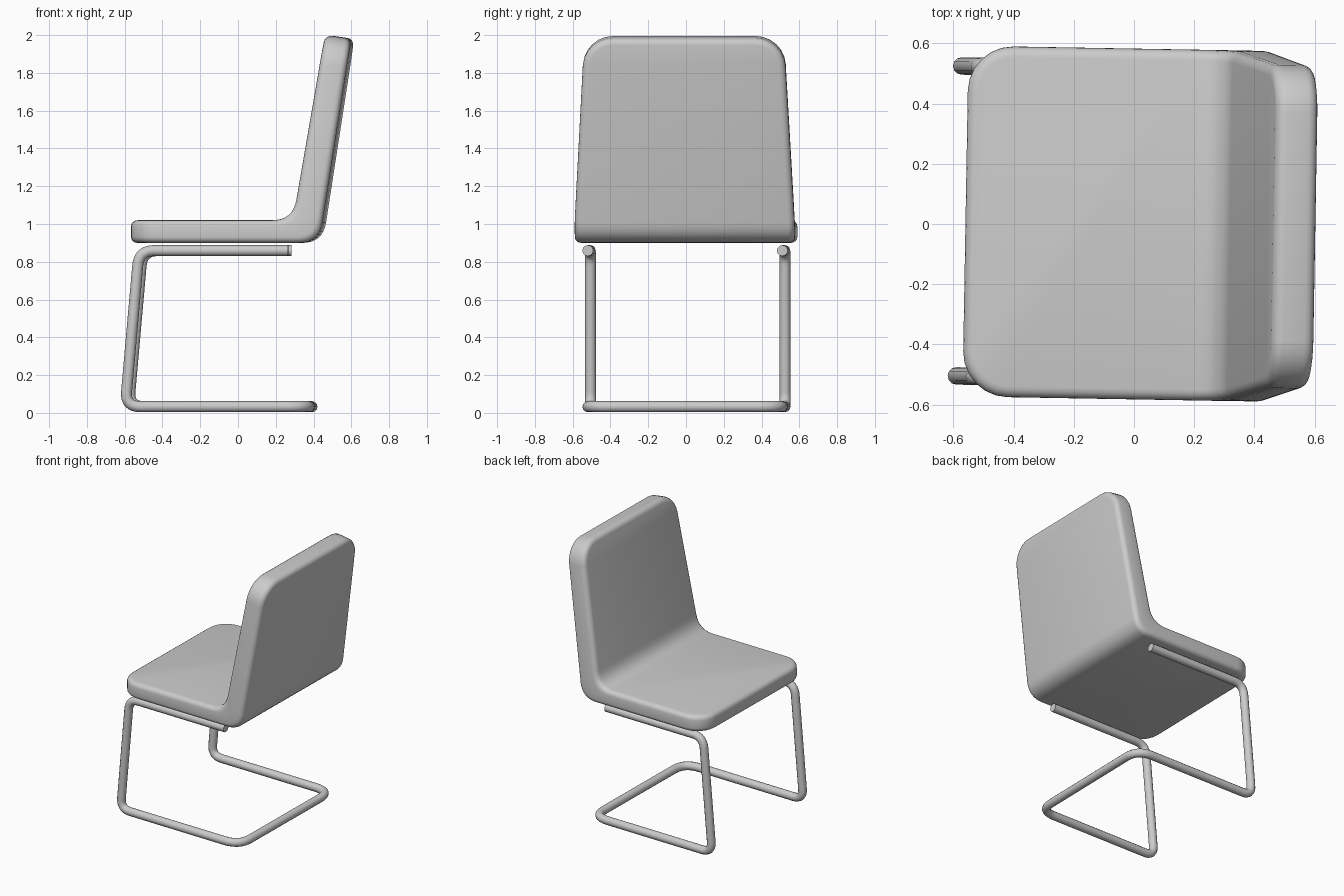
import bpy, bmesh, math
from mathutils import Vector

if "Cube" in bpy.data.objects:
    bpy.data.objects.remove(bpy.data.objects["Cube"])

YAW = math.radians(-1.0)   # the whole chair is turned very slightly


def bend(a, corner, b, radius, steps=8):
    """Points of a rounded corner between the legs corner-a and corner-b."""
    a, c, b = Vector(a), Vector(corner), Vector(b)
    p = c + (a - c).normalized() * radius
    q = c + (b - c).normalized() * radius
    ts = [i / steps for i in range(steps + 1)]
    return [p * (1 - t) ** 2 + c * (2 * t * (1 - t)) + q * t * t for t in ts]


def rounded_path(corners, radii):
    pts = [Vector(corners[0])]
    for i, r in enumerate(radii, 1):
        pts += bend(corners[i - 1], corners[i], corners[i + 1], r)
    return pts + [Vector(corners[-1])]


def finish(obj, angle):
    obj.rotation_euler.z = YAW
    bpy.ops.object.select_all(action='DESELECT')
    obj.select_set(True)
    bpy.context.view_layer.objects.active = obj
    bpy.ops.object.convert(target='MESH')
    bpy.ops.object.shade_smooth_by_angle(angle=math.radians(angle))


# Seat and backrest: one padded L-shaped shell, swept across the width
outer = rounded_path([(-0.56, 0.90), (0.44, 0.90), (0.608, 1.98)], [0.11])
inner = rounded_path([(-0.56, 1.02), (0.30, 1.02), (0.468, 2.00)], [0.11])


def half_width(z):
    return 0.583 - max(0.0, z - 1.0) * 0.055


bm = bmesh.new()
rings = []
for o, i in zip(outer, inner):
    ring = [bm.verts.new((p.x, s * half_width(p.y), p.y))
            for p, s in ((o, -1), (o, 1), (i, 1), (i, -1))]
    rings.append(ring)
for r0, r1 in zip(rings, rings[1:]):
    for k in range(4):
        n = (k + 1) % 4
        bm.faces.new((r0[k], r0[n], r1[n], r1[k]))
bm.faces.new(rings[0])
bm.faces.new(rings[-1])
bmesh.ops.recalc_face_normals(bm, faces=bm.faces[:])
# large rounding on the two front corners and the two top corners
corners = [bm.edges.get((r[a], r[b])) for r in (rings[0], rings[-1])
           for a, b in ((1, 2), (3, 0))]
bmesh.ops.bevel(bm, geom=corners, offset=0.15, segments=6, profile=0.5,
                affect='EDGES')
mesh = bpy.data.meshes.new("seat_and_backrest")
bm.to_mesh(mesh)
bm.free()
shell = bpy.data.objects.new("seat_and_backrest", mesh)
bpy.context.collection.objects.link(shell)
# soft rim around the padding
rim = shell.modifiers.new("rim", 'BEVEL')
rim.width = 0.035
rim.segments = 4
rim.limit_method = 'ANGLE'
rim.angle_limit = math.radians(40)
rim.use_clamp_overlap = False
finish(shell, 50)

# Cantilever frame: one continuous bent tube
Y = 0.515
half = [(0.275, Y, 0.859), (-0.515, Y, 0.859), (-0.588, Y, 0.033), (0.385, Y, 0.033)]
path = half + [(x, -y, z) for x, y, z in reversed(half)]
radii = [0.08, 0.08, 0.12]
points = rounded_path(path, radii + radii[::-1])
curve = bpy.data.curves.new("tube_frame", 'CURVE')
curve.dimensions = '3D'
curve.bevel_depth = 0.029
curve.bevel_resolution = 4
curve.use_fill_caps = True
spline = curve.splines.new('POLY')
spline.points.add(len(points) - 1)
for sp, p in zip(spline.points, points):
    sp.co = (*p, 1)
frame = bpy.data.objects.new("tube_frame", curve)
bpy.context.collection.objects.link(frame)
finish(frame, 40)
